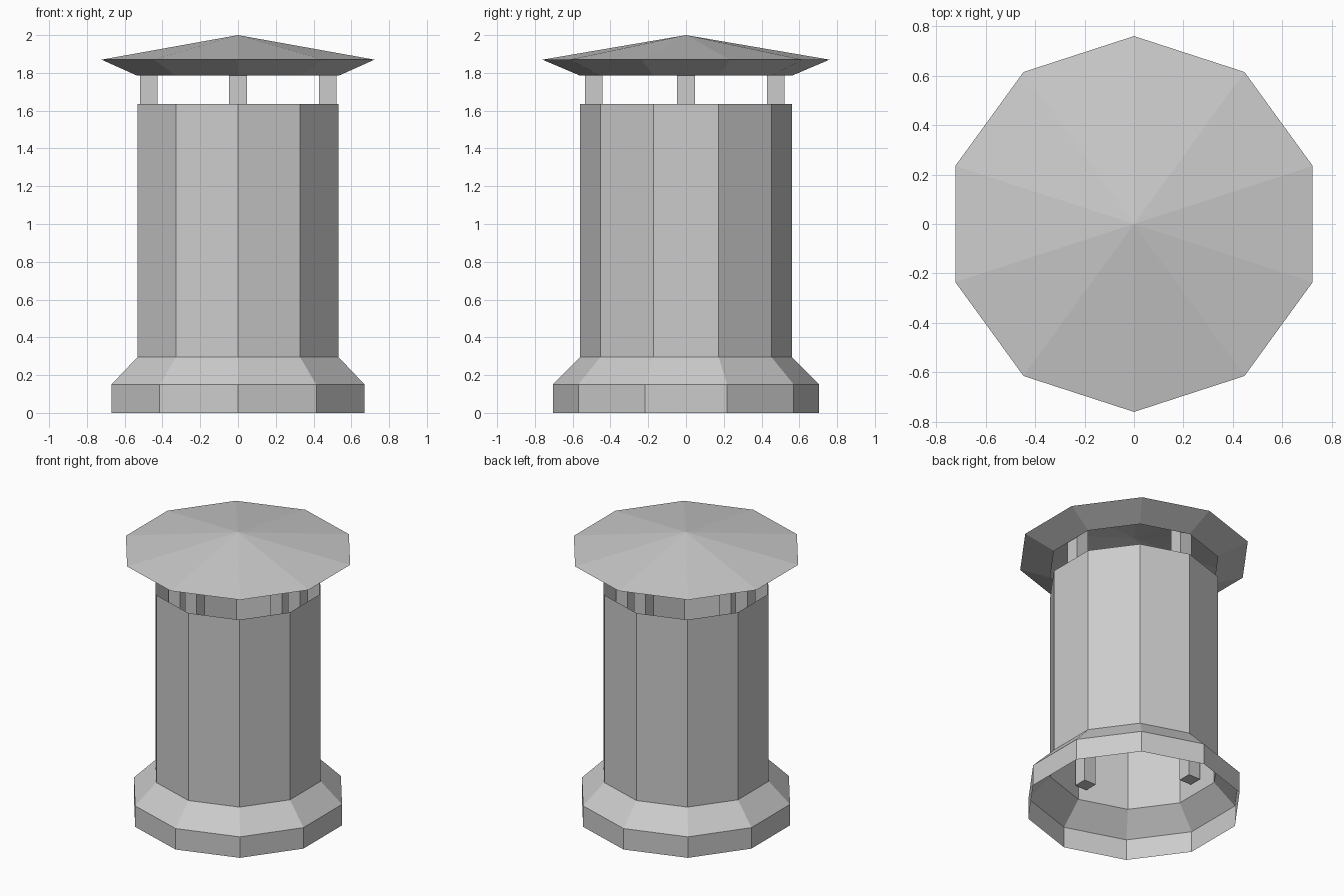
import bpy, bmesh
from math import sin, cos, pi

if "Cube" in bpy.data.objects:
    bpy.data.objects.remove(bpy.data.objects["Cube"])

SIDES = 10


def ring_shell(name, profile):
    """Sweep (radius, z) points round a decagon; radius 0 makes an apex."""
    bm = bmesh.new()
    rings = []
    for r, z in profile:
        if r == 0:
            rings.append([bm.verts.new((0, 0, z))] * SIDES)
        else:
            rings.append([bm.verts.new((r * cos(pi / 2 + 2 * pi * i / SIDES),
                                        r * sin(pi / 2 + 2 * pi * i / SIDES), z))
                          for i in range(SIDES)])
    for low, high in zip(rings, rings[1:]):
        for i in range(SIDES):
            j = (i + 1) % SIDES
            corners = [low[i], low[j], high[j], high[i]]
            bm.faces.new(list(dict.fromkeys(corners)))
    bmesh.ops.recalc_face_normals(bm, faces=bm.faces)
    return finish(name, bm)


def box(name, centre, size):
    bm = bmesh.new()
    bmesh.ops.create_cube(bm, size=1)
    bmesh.ops.scale(bm, vec=size, verts=bm.verts)
    bmesh.ops.translate(bm, vec=centre, verts=bm.verts)
    return finish(name, bm)


def finish(name, bm):
    mesh = bpy.data.meshes.new(name)
    bm.to_mesh(mesh)
    bm.free()
    obj = bpy.data.objects.new(name, mesh)
    bpy.context.collection.objects.link(obj)
    return obj


# Open pipe with flared foot
ring_shell("pipe_body", [(0.705, 0), (0.705, 0.15), (0.56, 0.295), (0.56, 1.635)])

# Rain cap: inward-turned lip and shallow cone
ring_shell("rain_cap", [(0.56, 1.785), (0.76, 1.87), (0, 2.0)])

# Four posts running down inside the pipe
POST_BOTTOM, POST_TOP = 0.37, 1.88
for name, x, y in (("front_post", 0, -0.488), ("back_post", 0, 0.476),
                   ("left_post", -0.472, 0), ("right_post", 0.476, 0)):
    box(name, (x, y, (POST_BOTTOM + POST_TOP) / 2),
        (0.093, 0.093, POST_TOP - POST_BOTTOM))
